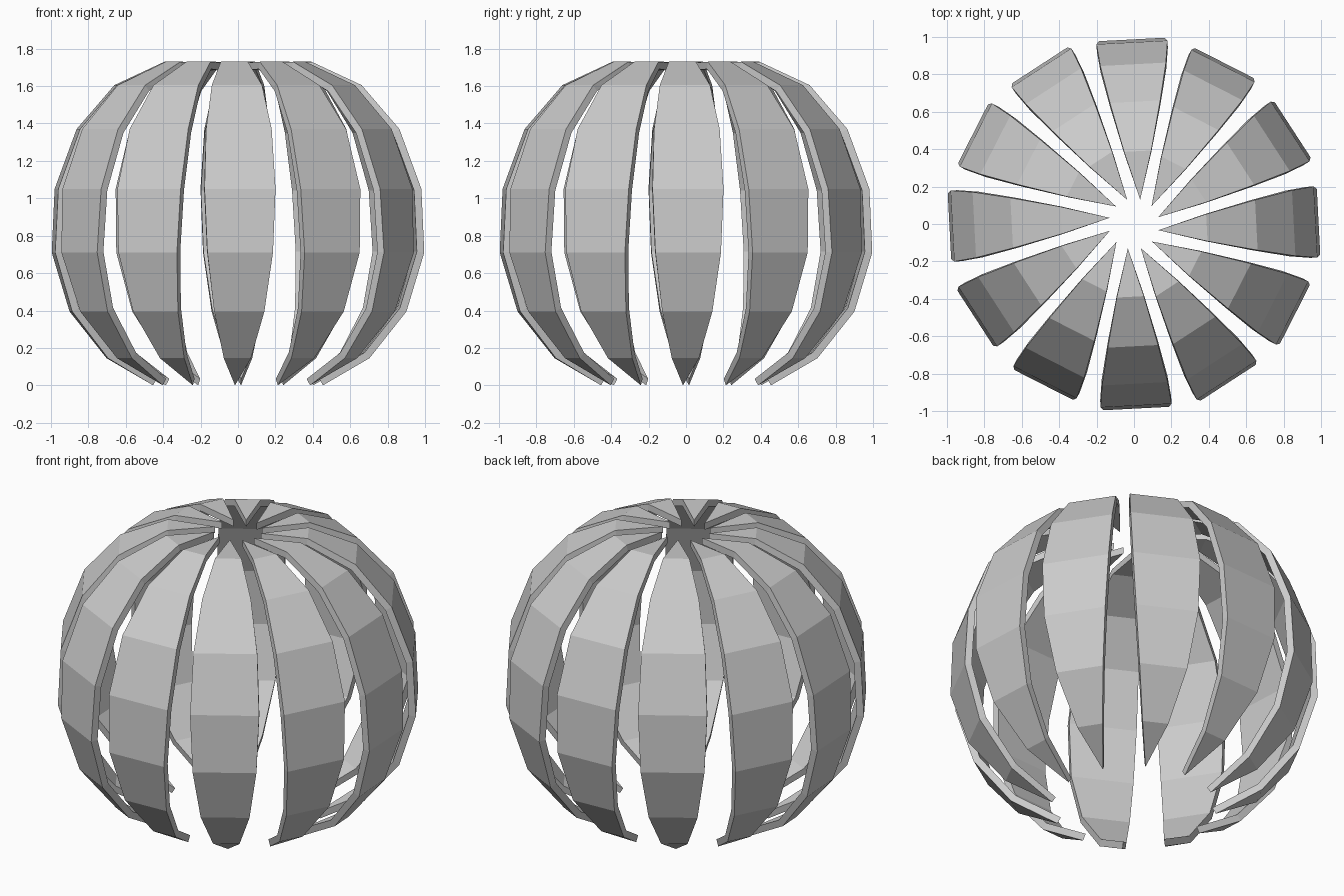
import bpy, bmesh, math
from mathutils import Matrix, Vector

if "Cube" in bpy.data.objects:
    bpy.data.objects.remove(bpy.data.objects["Cube"])

# Outer profile of one slat, top tip to bottom tip: (radius, height)
PROFILE = [(0.13, 1.724), (0.39, 1.73), (0.655, 1.605), (0.855, 1.37), (0.972, 1.05),
           (0.988, 0.71), (0.895, 0.395), (0.70, 0.145), (0.455, 0.0)]
HALF_WIDTH = 0.19
THICKNESS = 0.04
COUNT = 12
TWIST = math.radians(3)
SHIFT = 0.04


def inner_profile(points):
    """Offset the profile inwards by the slat thickness."""
    pts = [Vector(p) for p in points]
    out = []
    for i, p in enumerate(pts):
        dirs = []
        if i > 0:
            dirs.append((p - pts[i - 1]).normalized())
        if i < len(pts) - 1:
            dirs.append((pts[i + 1] - p).normalized())
        t = sum(dirs, Vector((0, 0))).normalized()
        out.append(p + Vector((t.y, -t.x)) * THICKNESS)
    return out


def slat_mesh():
    bm = bmesh.new()
    n = len(PROFILE) - 1
    layers = []
    for prof in (PROFILE, inner_profile(PROFILE)):
        left, right = [], []
        for i, (r, z) in enumerate(prof):
            w = HALF_WIDTH * math.sin(math.pi * i / n)
            if i in (0, n):
                v = bm.verts.new((r, 0, z))
                left.append(v)
                right.append(v)
            else:
                left.append(bm.verts.new((r, -w, z)))
                right.append(bm.verts.new((r, w, z)))
        layers.append((left, right))
    (ol, orr), (il, ir) = layers

    def face(*vs):
        bm.faces.new(list(dict.fromkeys(vs)))

    for i in range(n):
        face(ol[i], ol[i + 1], orr[i + 1], orr[i])   # outer skin
        face(ir[i], ir[i + 1], il[i + 1], il[i])     # inner skin
        face(ol[i], il[i], il[i + 1], ol[i + 1])     # left rim
        face(orr[i], orr[i + 1], ir[i + 1], ir[i])   # right rim
    bmesh.ops.recalc_face_normals(bm, faces=bm.faces)
    mesh = bpy.data.meshes.new("slat")
    bm.to_mesh(mesh)
    bm.free()
    return mesh


# Ring of pointed slats, each slightly twisted and shifted sideways
mesh = slat_mesh()
for k in range(COUNT):
    slat = bpy.data.objects.new(f"slat_{k + 1:02d}", mesh)
    bpy.context.collection.objects.link(slat)
    slat.matrix_world = (Matrix.Rotation(2 * math.pi * k / COUNT, 4, 'Z')
                         @ Matrix.Translation((0, -SHIFT, 0))
                         @ Matrix.Rotation(TWIST, 4, 'Z'))
